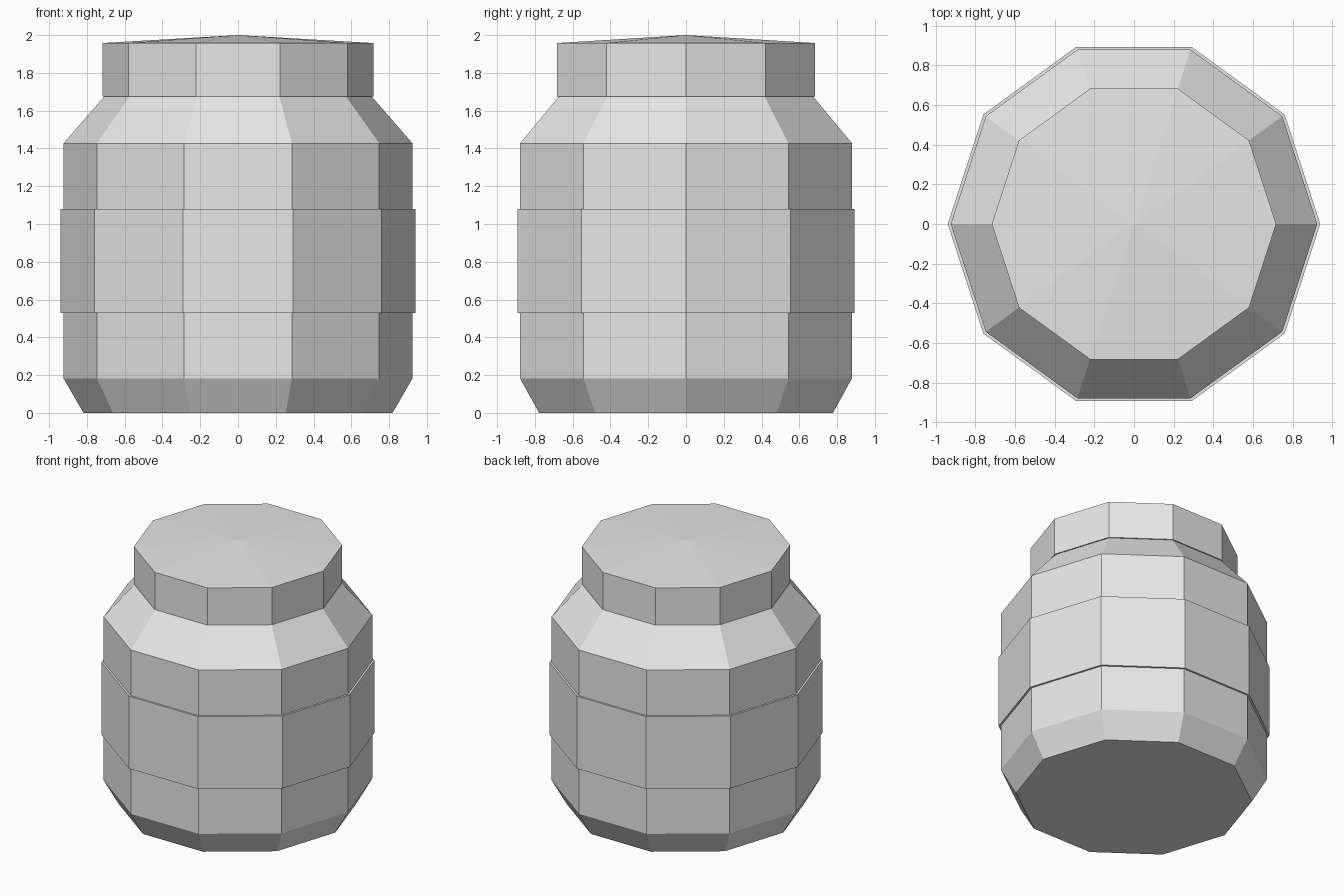
import bpy, bmesh, math

if "Cube" in bpy.data.objects:
    bpy.data.objects.remove(bpy.data.objects["Cube"])

SIDES = 10

grey = bpy.data.materials.new("plain grey")
grey.diffuse_color = (0.8, 0.8, 0.8, 1)
grey.use_nodes = True
grey.node_tree.nodes["Principled BSDF"].inputs["Base Color"].default_value = grey.diffuse_color


def lathe(name, profile):
    """Spin (radius, z) points into a ten-sided solid; radius 0 makes a tip."""
    bm = bmesh.new()
    rings = []
    for r, z in profile:
        if r == 0:
            rings.append([bm.verts.new((0, 0, z))] * SIDES)
        else:
            rings.append([bm.verts.new((r * math.cos(math.tau * i / SIDES),
                                        r * math.sin(math.tau * i / SIDES), z))
                          for i in range(SIDES)])
    for a, b in zip(rings, rings[1:]):
        for i in range(SIDES):
            j = (i + 1) % SIDES
            bm.faces.new(list(dict.fromkeys((a[i], a[j], b[j], b[i]))))
    # close flat ends
    if profile[0][0] > 0:
        bm.faces.new(rings[0][::-1])
    if profile[-1][0] > 0:
        bm.faces.new(rings[-1])
    bmesh.ops.recalc_face_normals(bm, faces=bm.faces)
    me = bpy.data.meshes.new(name)
    bm.to_mesh(me)
    bm.free()
    me.materials.append(grey)
    ob = bpy.data.objects.new(name, me)
    bpy.context.collection.objects.link(ob)
    return ob


# jar body with bevelled foot and sloping shoulder
lathe("jar_body", [(0.818, 0), (0.924, 0.183), (0.924, 1.427), (0.707, 1.676)])
# label band, slightly proud of the body
lathe("label_band", [(0.939, 0.53), (0.939, 1.08)])
# lid with a shallow peaked top
lathe("lid", [(0.717, 1.675), (0.717, 1.958), (0, 2.0)])
